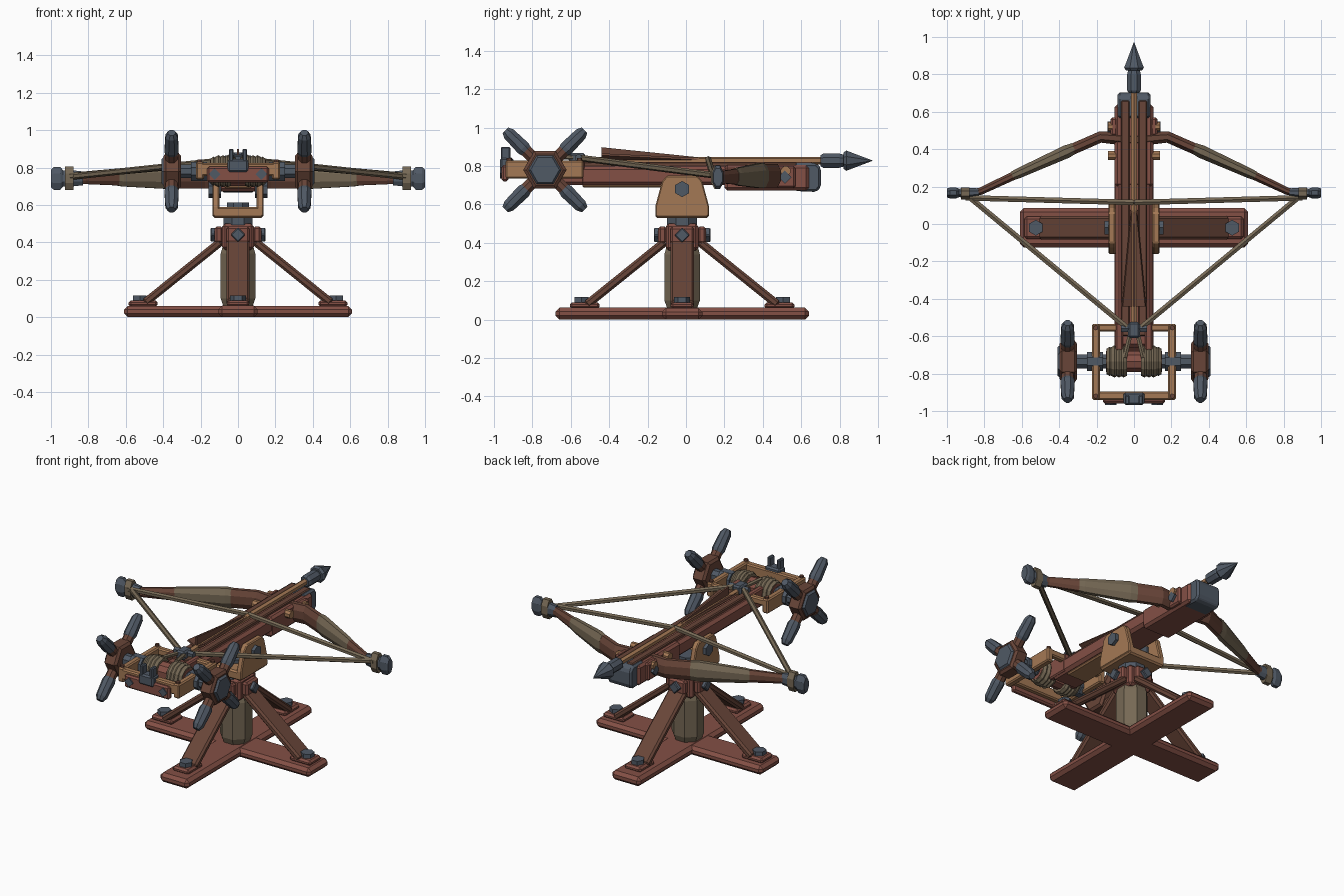
import bpy, bmesh
from math import pi, cos, sin, sqrt
from mathutils import Vector, Matrix

if "Cube" in bpy.data.objects:
    bpy.data.objects.remove(bpy.data.objects["Cube"])

def material(name, c):
    m = bpy.data.materials.new(name)
    m.diffuse_color = (*c, 1)
    m.use_nodes = True
    m.node_tree.nodes["Principled BSDF"].inputs["Base Color"].default_value = m.diffuse_color
    return m

RED = material("redwood", (0.23, 0.08, 0.06))
BROWN = material("dark_wood", (0.14, 0.06, 0.04))
TAN = material("light_wood", (0.37, 0.19, 0.09))
METAL = material("iron", (0.08, 0.10, 0.13))
ROPE = material("rope", (0.18, 0.14, 0.09))

def finish(name, bm, mat, bevel=0):
    bmesh.ops.recalc_face_normals(bm, faces=bm.faces)
    me = bpy.data.meshes.new(name)
    bm.to_mesh(me)
    bm.free()
    me.materials.append(mat)
    ob = bpy.data.objects.new(name, me)
    bpy.context.collection.objects.link(ob)
    if bevel:
        b = ob.modifiers.new("Bevel", "BEVEL")
        b.width, b.segments = bevel, 1
    return ob

def box(name, lo, hi, mat, bevel=0.008):
    bm = bmesh.new()
    bmesh.ops.create_cube(bm, size=1)
    lo, hi = Vector(lo), Vector(hi)
    for v in bm.verts:
        v.co = Vector([(a + b) / 2 + c * abs(b - a) for a, b, c in zip(lo, hi, v.co)])
    return finish(name, bm, mat, bevel)

def tube(name, pts, radii, mat, n=8, rot=None, up=(0, 0, 1), bevel=0):
    """Loft of n-sided rings; a radius may be a (side, up) pair. n=4 gives a box section."""
    bm, rings = bmesh.new(), []
    pts = [Vector(p) for p in pts]
    rot = pi / n if rot is None else rot
    k = sqrt(2) if n == 4 else 1
    for i, p in enumerate(pts):
        d = (pts[min(i + 1, len(pts) - 1)] - pts[max(i - 1, 0)]).normalized()
        side = Vector(up).cross(d).normalized()
        top = d.cross(side)
        r = radii[i] if isinstance(radii, list) else radii
        a, b = r if isinstance(r, tuple) else (r, r)
        rings.append([bm.verts.new(p + k * (side * a * cos(rot + j * 2 * pi / n)
                     + top * b * sin(rot + j * 2 * pi / n))) for j in range(n)])
    for q, r in zip(rings, rings[1:]):
        for j in range(n):
            bm.faces.new((q[j], q[(j + 1) % n], r[(j + 1) % n], r[j]))
    bm.faces.new(rings[0])
    bm.faces.new(rings[-1])
    return finish(name, bm, mat, bevel)

def prism(name, profile, x0, x1, mat, bevel=0.006):
    """(y, z) outline extruded along x."""
    bm = bmesh.new()
    f = bm.faces.new([bm.verts.new((x0, y, z)) for y, z in profile])
    e = bmesh.ops.extrude_face_region(bm, geom=[f])["geom"]
    bmesh.ops.translate(bm, vec=(x1 - x0, 0, 0), verts=[g for g in e if isinstance(g, bmesh.types.BMVert)])
    return finish(name, bm, mat, bevel)

def ring(name, x, y, z, major, minor, mat):
    bpy.ops.mesh.primitive_torus_add(location=(x, y, z), rotation=(0, pi / 2, 0), major_segments=12,
                                     minor_segments=6, major_radius=major, minor_radius=minor)
    ob = bpy.context.object
    ob.name = name
    ob.data.materials.append(mat)

CY = -0.02  # centre of the pedestal in y

# Crossed base beams, post
box("base_beam_side", (-0.61, CY - 0.105, 0), (0.61, CY + 0.105, 0.06), RED, 0.02)
box("base_beam_long", (-0.105, -0.68, 0), (0.105, 0.64, 0.062), RED, 0.02)
tube("post_wrap", [(0, CY, 0.06), (0, CY, 0.1), (0, CY, 0.34), (0, CY, 0.39)],
     [0.085, 0.1, 0.1, 0.085], ROPE, 8, up=(0, 1, 0))
box("post_head", (-0.085, CY - 0.085, 0.36), (0.085, CY + 0.085, 0.5), RED, 0.015)

# Four braces with foot plates and bolts
for i in range(4):
    turn = Matrix.Translation((0, CY, 0)) @ Matrix.Rotation(i * pi / 2, 4, "Z")
    parts = [
        tube("brace", [(0.5, 0, 0.075), (0.09, 0, 0.405)], (0.062, 0.022), BROWN, 4, bevel=0.012),
        box("brace_foot", (0.43, -0.06, 0.055), (0.585, 0.06, 0.09), RED, 0.012),
        tube("foot_bolt", [(0.525, 0, 0.08), (0.525, 0, 0.117)], 0.042, METAL, 6, up=(0, 1, 0)),
        box("brace_cap", (0.08, -0.062, 0.395), (0.125, 0.062, 0.485), RED, 0.012),
        tube("cap_bolt", [(0.11, 0, 0.44), (0.148, 0, 0.44)], 0.04, METAL, 4, 0, bevel=0.005),
    ]
    parts[-1].data.transform(Matrix.Translation((0.11, 0, 0.44)) @ Matrix.Diagonal((1, .7, .7, 1))
                             @ Matrix.Translation((-0.11, 0, -0.44)))
    for p in parts:
        p.data.transform(turn)

# Swivel and yoke
tube("swivel", [(0, CY, 0.49), (0, CY, 0.535)], 0.085, METAL, 8, up=(0, 1, 0))
tube("swivel_nut", [(0, CY, 0.58), (0, CY, 0.612)], 0.065, METAL, 8, up=(0, 1, 0))
box("yoke_base", (-0.135, -0.16, 0.53), (0.135, 0.12, 0.59), TAN, 0.01)
for s in (-1, 1):
    prism("yoke_arm", [(-0.16, 0.54), (0.12, 0.54), (0.12, 0.59), (0.085, 0.72), (0.06, 0.75),
                       (-0.1, 0.75), (-0.125, 0.72), (-0.16, 0.59)], s * 0.1, s * 0.137, TAN)
    tube("yoke_pivot", [(s * 0.09, CY, 0.68), (s * 0.158, CY, 0.68)], 0.042, METAL, 6, pi / 6)

# Stock, groove rails, nose
box("stock", (-0.098, -0.66, 0.70), (0.098, 0.60, 0.80), RED, 0.018)
box("stock_nose_block", (-0.104, 0.2, 0.672), (0.104, 0.64, 0.805), RED, 0.015)
box("stock_under_plate", (-0.075, -0.54, 0.688), (0.075, -0.08, 0.73), TAN)
prism("nose_cap", [(0.565, 0.67), (0.68, 0.665), (0.703, 0.69), (0.703, 0.79), (0.68, 0.815),
                   (0.565, 0.815)], -0.088, 0.088, METAL, 0.012)
for s in (-1, 1):
    box("groove_rail", (s * 0.024, -0.6, 0.79), (s * 0.07, 0.66, 0.822), BROWN, 0.006)
    box("bow_cheek", (s * 0.09, 0.47, 0.685), (s * 0.125, 0.57, 0.80), RED, 0.01)
    tube("cheek_bolt", [(s * 0.11, 0.515, 0.742), (s * 0.142, 0.515, 0.742)], 0.024, METAL, 4, 0)
    for y in (0.365, 0.52):
        tube("bow_clamp_peg", [(s * 0.09, y, 0.775), (s * 0.14, y, 0.775)], 0.026, TAN, 8)

# Bow arms, tips and strings
    P = lambda x, y, z: (s * x, y, z)
    tube("bow_arm_root", [P(0.0, 0.45, 0.75), P(0.18, 0.465, 0.75), P(0.34, 0.395, 0.75)],
         [(0.04, 0.065), (0.033, 0.066), (0.032, 0.066)], BROWN, 8)
    tube("bow_arm_wrap", [P(0.32, 0.405, 0.75), P(0.36, 0.387, 0.75), P(0.62, 0.27, 0.745), P(0.65, 0.257, 0.745)],
         [(0.032, 0.066), (0.038, 0.071), (0.029, 0.05), (0.025, 0.044)], ROPE, 8)
    tube("bow_arm_tip", [P(0.63, 0.265, 0.745), P(0.82, 0.175, 0.742), P(0.9, 0.165, 0.742)],
         [(0.025, 0.045), (0.021, 0.033), (0.02, 0.03)], BROWN, 8)
    tube("tip_socket", [P(0.83, 0.168, 0.742), P(0.88, 0.166, 0.742), P(0.935, 0.166, 0.742),
                        P(0.95, 0.166, 0.742), P(0.985, 0.166, 0.742), P(1.0, 0.166, 0.742)],
         [(0.024, 0.04), (0.03, 0.046), (0.024, 0.046), (0.031, 0.066), (0.031, 0.066), (0.026, 0.05)], METAL, 8)
    tube("tip_lashing", [P(0.88, 0.163, 0.742), P(0.925, 0.163, 0.742)], (0.036, 0.068), ROPE, 8)
    tube("rest_string", [P(0.9, 0.14, 0.755), P(0, 0.115, 0.835)], 0.017, ROPE, 6)
    tube("drawn_string", [P(0.9, 0.16, 0.75), P(0.03, -0.56, 0.843)], 0.017, ROPE, 6)

# Bolt with head and fletching
tube("bolt_shaft", [(0, -0.55, 0.828), (0, 0.75, 0.828)], 0.02, TAN, 6)
tube("bolt_socket", [(0, y, 0.828) for y in (0.70, 0.715, 0.80, 0.83)], [0.03, 0.04, 0.04, 0.03], METAL, 8)
tube("bolt_head", [(0, 0.82, 0.828), (0, 0.835, 0.828), (0, 0.972, 0.828)], [0.045, 0.057, 0.001], METAL, 8)
for a in (-62, 0, 62):
    f = prism("bolt_fin", [(-0.44, 0), (0.1, 0), (0.1, 0.014), (-0.44, 0.07)], -0.006, 0.006, BROWN, 0)
    f.data.transform(Matrix.Translation((0, 0, 0.828)) @ Matrix.Rotation(a * pi / 180, 4, "Y"))

# String claw with draw ropes
box("claw_block", (-0.032, -0.61, 0.81), (0.032, -0.525, 0.868), METAL, 0.01)
tube("claw_pin", [(-0.07, -0.56, 0.843), (0.07, -0.56, 0.843)], 0.02, METAL, 6)

# Winch frame
WY, WZ = -0.735, 0.78
for s in (-1, 1):
    box("winch_side_rail", (s * 0.182, -0.94, 0.735), (s * 0.225, -0.535, 0.83), TAN)
    for y in (-0.92, -0.555):
        tube("rail_peg", [(s * 0.204, y, 0.82), (s * 0.204, y, 0.842)], 0.014, BROWN, 6, up=(0, 1, 0))
    box("stock_lug", (s * 0.06, -0.68, 0.71), (s * 0.1, -0.53, 0.83), RED)
    tube("panel_bolt", [(s * 0.125, -0.945, 0.765), (s * 0.125, -0.968, 0.765)], 0.022, METAL, 4, 0)
box("winch_front_bar", (-0.22, -0.575, 0.78), (0.22, -0.535, 0.825), TAN)
box("winch_rear_bar", (-0.22, -0.94, 0.755), (0.22, -0.895, 0.825), TAN)
box("winch_rear_panel", (-0.165, -0.96, 0.72), (0.165, -0.925, 0.805), RED, 0.01)
box("pawl_block", (-0.055, -0.968, 0.775), (0.055, -0.9, 0.845), METAL, 0.01)
for s in (-1, 1):
    box("pawl_prong", (s * 0.024, -0.965, 0.83), (s * 0.048, -0.915, 0.9), METAL, 0.006)

# Winch drum, rope coils and spoked handwheels
tube("winch_drum", [(-0.15, WY, WZ), (0.15, WY, WZ)], 0.06, RED, 10)
for s in (-1, 1):
    for x in (0.055, 0.08, 0.105, 0.13):
        ring("rope_coil", s * x, WY, WZ, 0.066 if x < 0.12 else 0.058, 0.02, ROPE)
    tube("draw_rope", [(s * 0.05, WY + 0.02, WZ + 0.075), (s * 0.02, -0.59, 0.845)], 0.014, ROPE, 6)
    tube("axle", [(s * 0.14, WY, WZ), (s * 0.33, WY, WZ)], 0.04, METAL, 8)
    tube("axle_collar", [(s * 0.165, WY, WZ), (s * 0.25, WY, WZ)], 0.055, METAL, 8)
    tube("wheel_hub", [(s * x, WY, WZ) for x in (0.305, 0.318, 0.385, 0.397)],
         [0.095, 0.113, 0.113, 0.095], BROWN, 6, 0)
    tube("hub_plate", [(s * 0.39, WY, WZ), (s * 0.41, WY, WZ)], [0.092, 0.075], METAL, 6, 0)
    for k in range(4):
        a = pi / 4 + k * pi / 2
        Q = lambda r: (s * 0.355, WY + r * cos(a), WZ + r * sin(a))
        tube("spoke", [Q(0.05), Q(0.165)], 0.034, BROWN, 8, up=(1, 0, 0))
        tube("spoke_grip", [Q(r) for r in (0.14, 0.16, 0.265, 0.292)],
             [0.036, 0.041, 0.036, 0.022], METAL, 8, up=(1, 0, 0))
